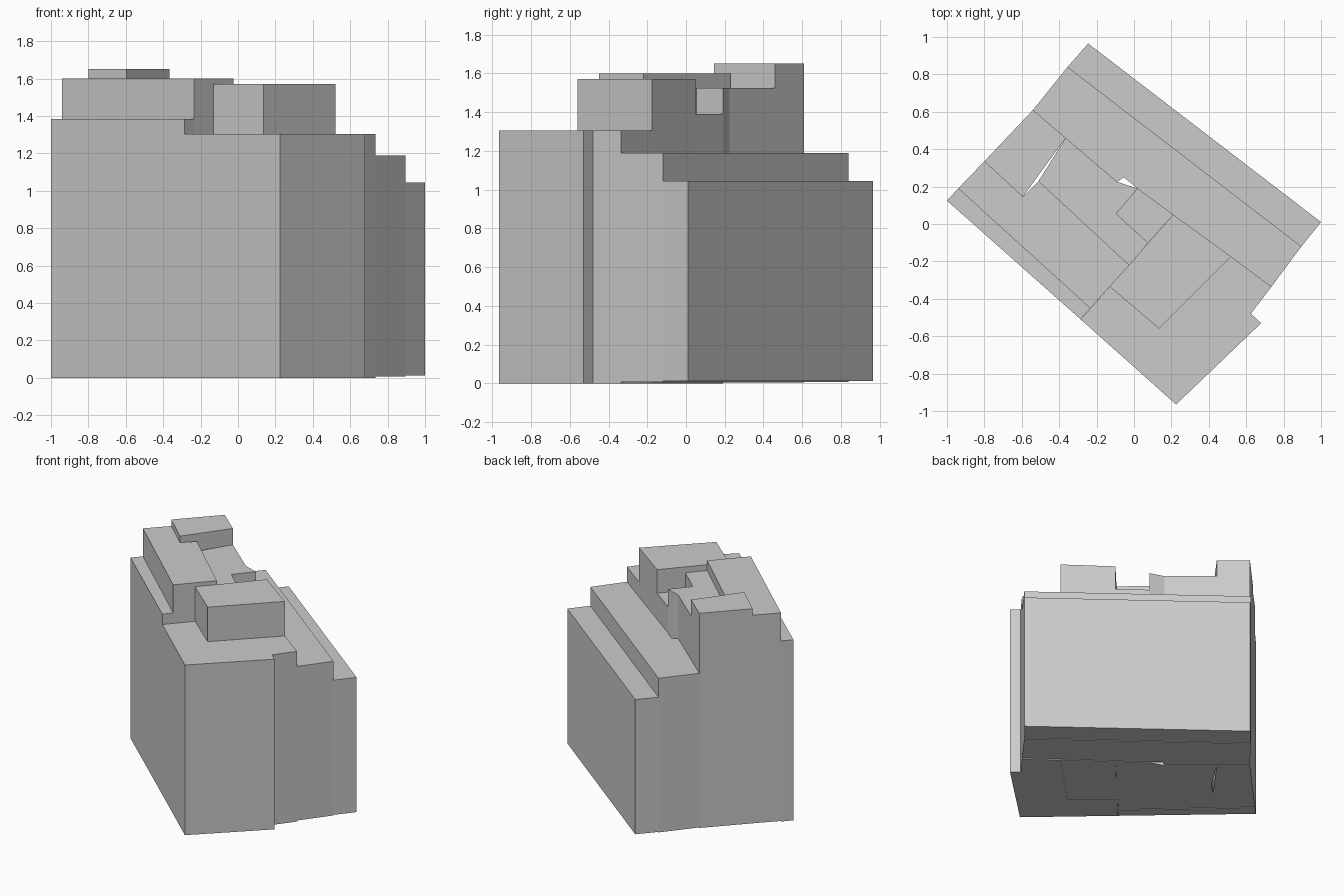
import bpy, bmesh

if "Cube" in bpy.data.objects:
    bpy.data.objects.remove(bpy.data.objects["Cube"])


def prism(name, outline, bottom, top):
    """Vertical closed block from a plan outline."""
    bm = bmesh.new()
    base = bm.faces.new([bm.verts.new((x, y, bottom)) for x, y in outline])
    ext = bmesh.ops.extrude_face_region(bm, geom=[base], use_keep_orig=True)
    for v in ext["geom"]:
        if isinstance(v, bmesh.types.BMVert):
            v.co.z = top
    bmesh.ops.recalc_face_normals(bm, faces=bm.faces[:])
    mesh = bpy.data.meshes.new(name)
    bm.to_mesh(mesh)
    bm.free()
    obj = bpy.data.objects.new(name, mesh)
    bpy.context.collection.objects.link(obj)
    return obj


# Corners shared by neighbouring blocks
A, B = (-0.355, 0.84), (0.895, -0.12)
C, D = (-0.54, 0.61), (0.735, -0.335)
E, F = (-0.365, 0.46), (0.52, -0.175)
G, H = (-0.09, 0.225), (0.02, 0.19)
I, J = (0.21, 0.05), (0.075, -0.10)
K, L = (-0.095, 0.055), (-0.025, -0.22)
M, N = (-0.51, 0.23), (-0.595, 0.145)
O, P = (-0.80, 0.335), (-0.94, 0.19)
Q, R = (-0.235, -0.45), (-0.285, -0.51)
S, T = (-0.13, -0.335), (0.135, -0.56)

# Stepped rear terraces
prism("rear_lower_terrace", [A, B, (1.0, 0.01), (-0.245, 0.965)], 0.012, 1.045)
prism("rear_upper_terrace",
      [A, C, E, G, (-0.055, 0.25), H, I, F, D, B], 0.008, 1.19)

# Tall left wing with its ledge and roof box
prism("left_ledge", [(-1.0, 0.125), R, Q, P], 0.0, 1.385)
prism("left_wing", [P, Q, L, M, N, O], 0.004, 1.6)
prism("stair_tower", [O, N, E, C], 0.004, 1.65)

# Core: the narrow gaps left beside it are open light shafts
prism("core", [E, M, L, J, K, H, G], 0.004, 1.525)
prism("sunken_roof", [K, J, I, H], 0.004, 1.39)

# Front wing wrapped around its taller block
prism("front_wing",
      [R, (0.225, -0.965), (0.68, -0.53), (0.625, -0.48), D, F, T, S], 0.0, 1.305)
prism("front_tower", [S, T, F, I], 0.004, 1.57)
